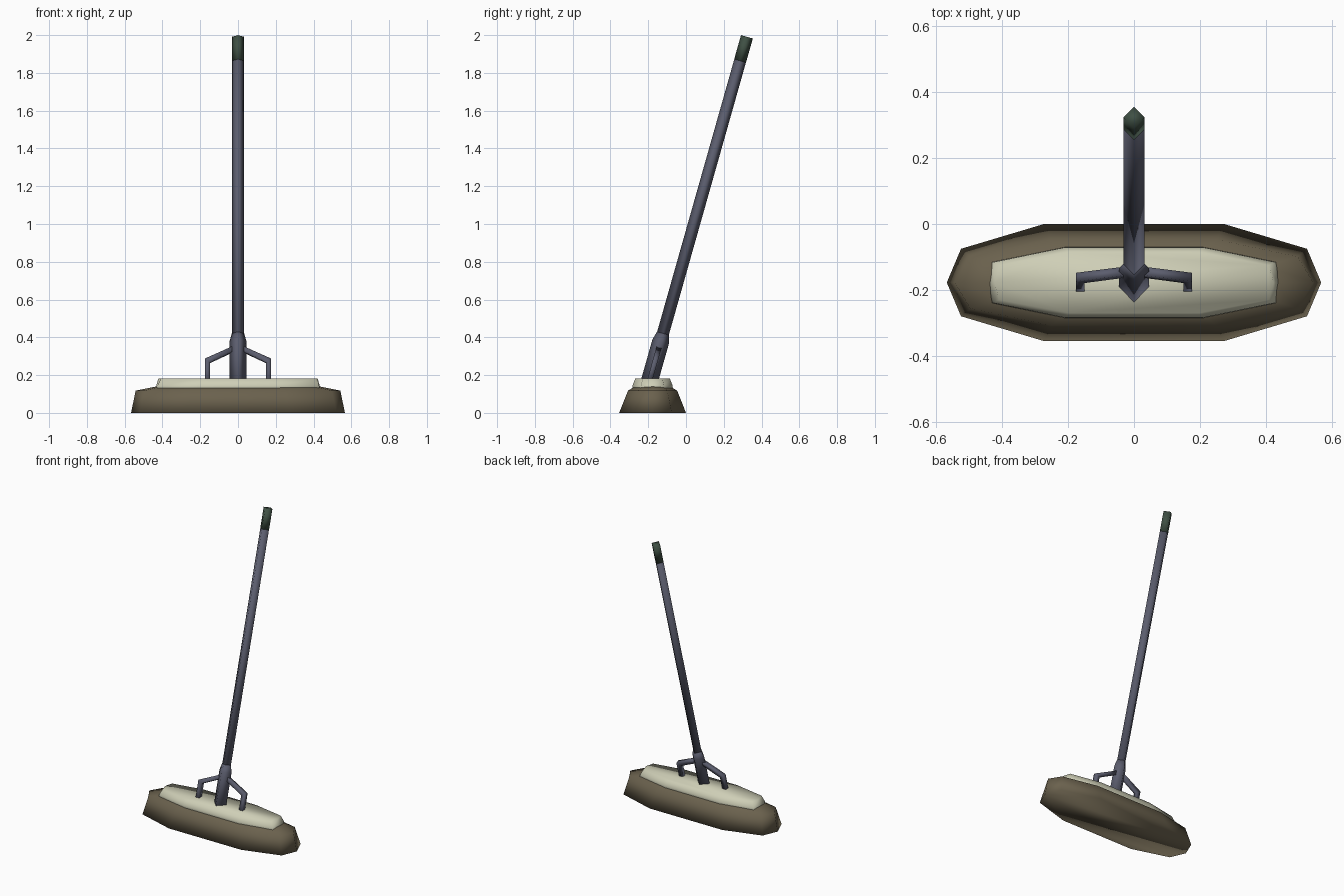
import bpy, bmesh, math
from mathutils import Vector, Matrix

if "Cube" in bpy.data.objects:
    bpy.data.objects.remove(bpy.data.objects["Cube"])


def material(name, rgb):
    m = bpy.data.materials.new(name)
    m.diffuse_color = (*rgb, 1)
    m.use_nodes = True
    m.node_tree.nodes["Principled BSDF"].inputs["Base Color"].default_value = m.diffuse_color
    return m


BROWN = material("bristle brown", (0.145, 0.12, 0.075))
CREAM = material("cream", (0.62, 0.62, 0.47))
STEEL = material("blue grey", (0.105, 0.11, 0.155))
GREEN = material("dark green", (0.05, 0.08, 0.058))


def loft(name, rings, mat, matrix=Matrix()):
    """Skin a list of equal-sized vertex rings and cap both ends."""
    bm = bmesh.new()
    vs = [[bm.verts.new(matrix @ Vector(p)) for p in r] for r in rings]
    n = len(vs[0])
    for a, b in zip(vs, vs[1:]):
        for i in range(n):
            bm.faces.new((a[i], a[(i + 1) % n], b[(i + 1) % n], b[i]))
    bm.faces.new(vs[0][::-1])
    bm.faces.new(vs[-1])
    bmesh.ops.recalc_face_normals(bm, faces=bm.faces)
    for f in bm.faces:
        f.smooth = True
    me = bpy.data.meshes.new(name)
    bm.to_mesh(me)
    bm.free()
    me.materials.append(mat)
    ob = bpy.data.objects.new(name, me)
    bpy.context.collection.objects.link(ob)
    return ob


def oval(tip, x2, y2, x1, y1, z):
    """Ten-sided long oval, symmetric about both axes of the head."""
    half = [(x1, -y1), (x2, -y2), (tip, 0), (x2, y2), (x1, y1)]
    pts = half + [(-x, -y) for x, y in half]
    return [(x, y - 0.177, z) for x, y in pts]


# Head: bristle body and cream cap
loft("bristles", [oval(0.566, 0.523, 0.102, 0.272, 0.177, 0),
                  oval(0.542, 0.495, 0.078, 0.25, 0.13, 0.118),
                  oval(0.42, 0.40, 0.05, 0.2, 0.09, 0.142)], BROWN)
loft("head_cap", [oval(0.447, 0.432, 0.063, 0.21, 0.108, 0.118),
                  oval(0.432, 0.426, 0.061, 0.208, 0.106, 0.145),
                  oval(0.422, 0.408, 0.052, 0.197, 0.092, 0.181)], CREAM)

# Everything on the handle lives in a frame leaning back
LEAN = Matrix.Translation((0, -0.19, 0.18)) @ Matrix.Rotation(-0.2758, 4, 'X')


def diamond(r, w):
    return [(r, 0, w), (0, r, w), (-r, 0, w), (0, -r, w)]


loft("pole", [diamond(0.032, 0.1), diamond(0.032, 1.75)], STEEL, LEAN)
loft("grip", [diamond(0.0325, 1.75), diamond(0.0325, 1.882)], GREEN, LEAN)
loft("socket", [diamond(0.045, -0.05), diamond(0.045, 0.205),
                diamond(0.033, 0.25)], STEEL, LEAN)

# Bent side braces, square in section
T = 0.0135
for side, label in ((1, "right"), (-1, "left")):
    def square(p, q):
        return [(side * x, y, w) for (x, w), y in ((p, -T), (q, -T), (q, T), (p, T))]
    loft(label + "_brace", [square((0.01, 0.185), (0.01, 0.157)),
                            square((0.176, 0.108), (0.149, 0.09)),
                            square((0.176, -0.03), (0.149, -0.03))], STEEL, LEAN)
